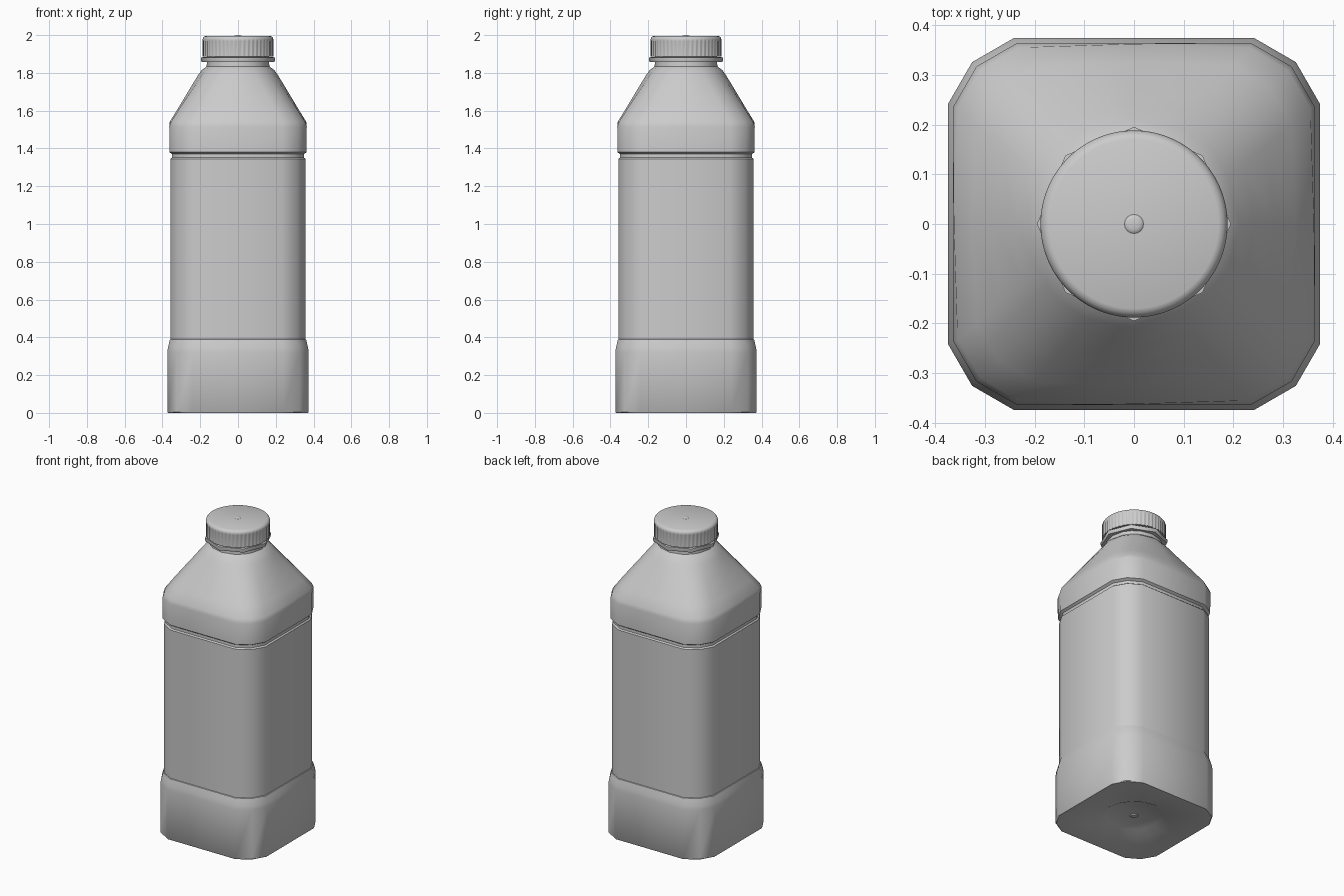
import bpy, bmesh, math
from math import sin, cos, pi, radians

if "Cube" in bpy.data.objects:
    bpy.data.objects.remove(bpy.data.objects["Cube"])


def loft(name, rings, angle, cap_ends=True):
    """Skin a stack of equal-length point rings; one-point rings become poles."""
    bm = bmesh.new()
    rows = [[bm.verts.new(p) for p in r] for r in rings]
    for lo, hi in zip(rows, rows[1:]):
        n = max(len(lo), len(hi))
        for i in range(n):
            j = (i + 1) % n
            if len(lo) == 1:
                bm.faces.new((lo[0], hi[j], hi[i]))
            elif len(hi) == 1:
                bm.faces.new((lo[i], lo[j], hi[0]))
            else:
                bm.faces.new((lo[i], lo[j], hi[j], hi[i]))
    if cap_ends:
        for row in (rows[0], rows[-1]):
            if len(row) > 2:
                bm.faces.new(row)
    bmesh.ops.recalc_face_normals(bm, faces=bm.faces)
    me = bpy.data.meshes.new(name)
    bm.to_mesh(me)
    bm.free()
    ob = bpy.data.objects.new(name, me)
    bpy.context.collection.objects.link(ob)
    bpy.context.view_layer.objects.active = ob
    ob.select_set(True)
    bpy.ops.object.shade_smooth_by_angle(angle=radians(angle))
    ob.select_set(False)
    return ob


def circle(r, z, n):
    if r == 0:
        return [(0, 0, z)]
    return [(r * cos(2 * pi * i / n), r * sin(2 * pi * i / n), z) for i in range(n)]


def body_ring(z, h, t=0.0, k=1.0):
    """Chamfered square of half-width h, blended by t to a circle of radius h."""
    if h == 0:
        return [(0, 0, z)]
    square = [(1, 0), (k, 0.645), (0.87 * k, 0.87 * k), (0.645, k)]
    angles = [0, 27, 45, 63]
    pts = []
    for q in range(4):
        c, s = round(cos(q * pi / 2)), round(sin(q * pi / 2))
        for (x, y), a in zip(square, angles):
            x = h * ((1 - t) * x + t * cos(radians(a)))
            y = h * ((1 - t) * y + t * sin(radians(a)))
            pts.append((c * x - s * y, s * x + c * y, z))
    return pts


# Bottle: recessed underside, base, label panel, groove, shoulder, neck
profile = [
    (0.022, 0, 1), (0.026, 0.02, 1), (0.032, 0.024, 1), (0.03, 0.16, 1),
    (0.005, 0.21, 1), (0.0, 0.37), (0.005, 0.374), (0.32, 0.374),
    (0.345, 0.371), (0.37, 0.365), (0.388, 0.361), (0.39, 0.357),
    (1.345, 0.357), (1.352, 0.349), (1.37, 0.349), (1.38, 0.363),
    (1.515, 0.364), (1.54, 0.362, 0, 0.98), (1.60, 0.325, 0.15, 0.99),
    (1.67, 0.283, 0.4), (1.74, 0.241, 0.7), (1.79, 0.21, 0.9),
    (1.815, 0.192, 1), (1.83, 0.172, 1), (1.835, 0.166, 1),
    (1.95, 0.16, 1), (1.95, 0, 1),
]
loft("bottle", [body_ring(*p) for p in profile], 40)

# Eight-sided collar under the cap
loft("neck_collar", [circle(r, z, 8) for r, z in
     ((0.155, 1.858), (0.193, 1.858), (0.195, 1.865), (0.195, 1.882), (0.155, 1.886))], 50)

# Screw cap with fine grip ribs
RIBS = 48


def ribbed(r, z, depth):
    n = RIBS * 4
    return [((r - depth * (i % 4 > 1)) * cos(2 * pi * i / n),
             (r - depth * (i % 4 > 1)) * sin(2 * pi * i / n), z) for i in range(n)]


cap = [(0.165, 1.95, 0), (0.168, 1.888, 0), (0.188, 1.888, 0.004), (0.188, 1.968, 0.004),
       (0.188, 1.976, 0), (0.185, 1.985, 0), (0.179, 1.992, 0), (0.170, 1.996, 0)]
rings = [ribbed(*c) for c in cap] + [circle(0, 1.996, 1)]
loft("screw_cap", rings, 40)

# Moulding nub in the middle of the cap
loft("cap_nub", [circle(r, z, 16) for r, z in
     ((0.02, 1.995), (0.018, 1.9975), (0.011, 1.9993), (0, 2.0))], 60)
